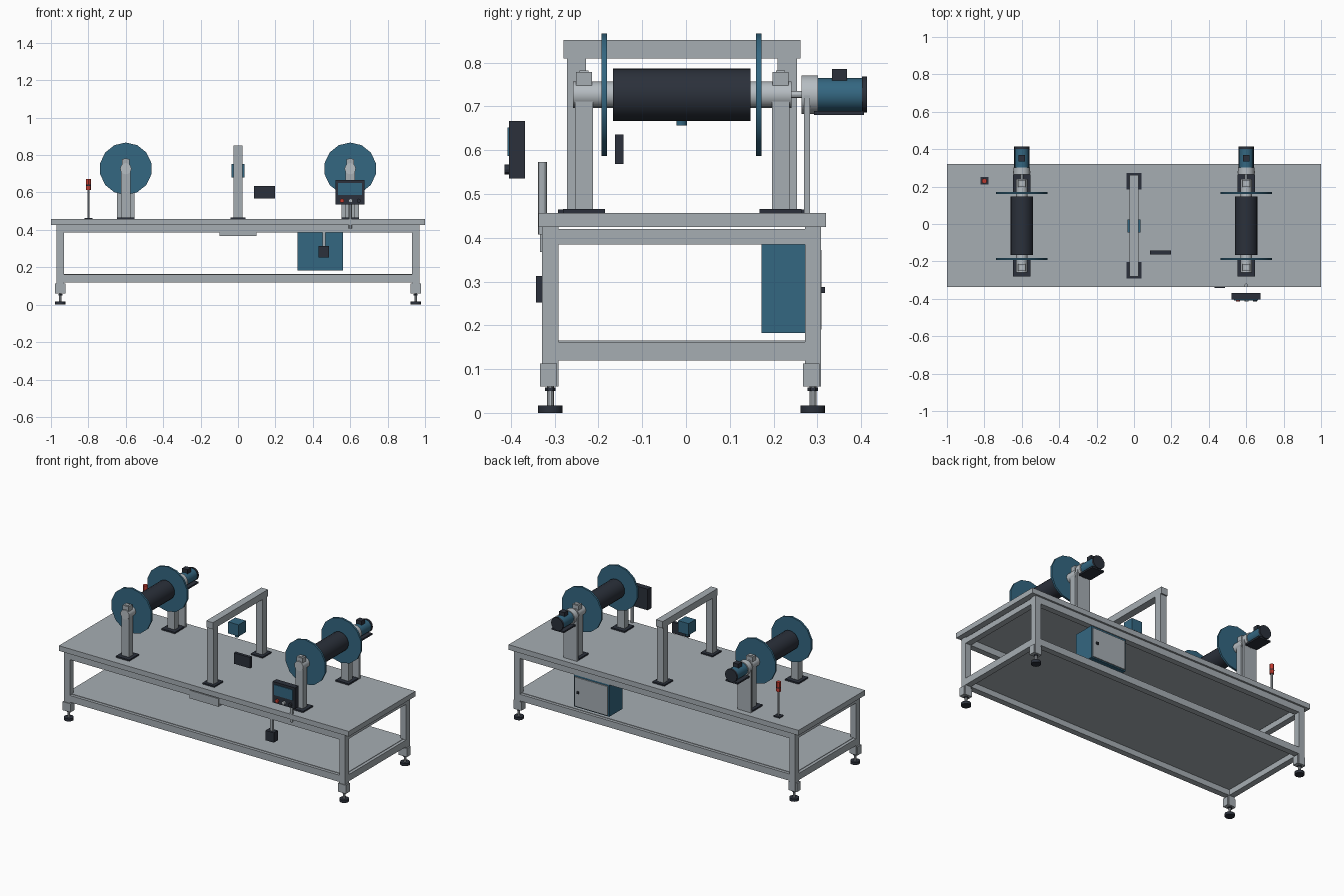
import bpy, bmesh, math
from mathutils import Matrix, Vector

if "Cube" in bpy.data.objects:
    bpy.data.objects.remove(bpy.data.objects["Cube"])


def material(name, rgb):
    m = bpy.data.materials.new(name)
    m.diffuse_color = (*rgb, 1)
    m.use_nodes = True
    m.node_tree.nodes["Principled BSDF"].inputs["Base Color"].default_value = m.diffuse_color
    return m


GREY = material("painted grey", (0.38, 0.42, 0.45))
STEEL = material("light steel", (0.47, 0.51, 0.54))
BLUE = material("machine blue", (0.034, 0.135, 0.22))
DARK = material("dark charcoal", (0.024, 0.030, 0.043))
RED = material("signal red", (0.55, 0.045, 0.03))


def finish(bm, name, mat):
    me = bpy.data.meshes.new(name)
    bm.to_mesh(me)
    bm.free()
    me.materials.append(mat)
    ob = bpy.data.objects.new(name, me)
    bpy.context.collection.objects.link(ob)
    return ob


def box(name, mat, x, y, z):
    """Box from (min, max) ranges on each axis."""
    bm = bmesh.new()
    bmesh.ops.create_cube(bm, size=1)
    size = Vector((x[1] - x[0], y[1] - y[0], z[1] - z[0]))
    mid = Vector((sum(x), sum(y), sum(z))) / 2
    bmesh.ops.transform(bm, matrix=Matrix.Translation(mid) @ Matrix.Diagonal((*size, 1)), verts=bm.verts)
    return finish(bm, name, mat)


def cyl(name, mat, axis, centre, span, r, sides=16):
    """Cylinder along 'Y' or 'Z'; centre holds the other two coordinates."""
    bm = bmesh.new()
    bmesh.ops.create_cone(bm, cap_ends=True, segments=sides, radius1=r, radius2=r, depth=span[1] - span[0])
    mid = sum(span) / 2
    if axis == 'Y':
        m = Matrix.Translation((centre[0], mid, centre[1])) @ Matrix.Rotation(math.pi / 2, 4, 'X')
    else:
        m = Matrix.Translation((centre[0], centre[1], mid))
    bmesh.ops.transform(bm, matrix=m, verts=bm.verts)
    ob = finish(bm, name, mat)
    bpy.ops.object.select_all(action='DESELECT')
    ob.select_set(True)
    bpy.context.view_layer.objects.active = ob
    bpy.ops.object.shade_smooth_by_angle(angle=math.radians(30))
    return ob


def around(c, half):
    return (c - half, c + half)


# Table
LEG_Y = (-0.31, 0.29)
box("tabletop", GREY, (-1, 1), (-0.337, 0.32), (0.425, 0.457))
box("lower_shelf", GREY, (-0.95, 0.95), (-0.31, 0.29), (0.155, 0.165))
for y in LEG_Y:
    for z in ((0.385, 0.425), (0.12, 0.162)):
        box("long_rail", GREY, (-0.93, 0.93), around(y, 0.0185), z)
    for x in (-0.95, 0.95):
        box("leg", GREY, around(x, 0.0195), around(y, 0.0185), (0.06, 0.425))
        box("foot_bracket", GREY, around(x, 0.028), (y - 0.023, y + 0.015), (0.06, 0.113))
        cyl("foot_stem", STEEL, 'Z', (x, y), (0.012, 0.062), 0.008, 10)
        cyl("foot_nut", DARK, 'Z', (x, y), (0.05, 0.058), 0.012, 6)
        cyl("foot_pad", DARK, 'Z', (x, y), (0, 0.017), 0.028)
for x in (-0.95, 0.95):
    for z in ((0.385, 0.42), (0.12, 0.162)):
        box("side_rail", GREY, around(x, 0.0185), (-0.292, 0.272), z)

# Reel stations with motors
AZ = 0.727
for x in (-0.6, 0.6):
    for y, tip in ((-0.233, -1), (0.216, 1)):
        box("stand_base", DARK, around(x, 0.046), around(y, 0.048), (0.457, 0.466))
        box("stand_post", GREY, around(x, 0.025), around(y, 0.02), (0.466, AZ))
        box("bearing_cap", GREY, around(x, 0.021), around(y, 0.018), (0.74, 0.779))
        box("bearing_cap_plate", STEEL, around(x, 0.01), around(y, 0.01), (0.779, 0.782))
        inner = y - tip * 0.07
        cyl("bearing_housing", STEEL, 'Y', (x, AZ), sorted((y + tip * 0.025, inner)), 0.03)
    for y in (-0.187, 0.166):
        cyl("reel_flange", BLUE, 'Y', (x, AZ), around(y, 0.006), 0.14, 14)
    cyl("reel_drum", DARK, 'Y', (x, AZ), (-0.167, 0.147), 0.06, 20)
    cyl("drive_shaft", STEEL, 'Y', (x, AZ), (0.235, 0.27), 0.008, 12)
    box("motor_support", GREY, around(x, 0.046), (0.27, 0.283), (0.457, 0.725))
    cyl("gearbox", STEEL, 'Y', (x, AZ), (0.264, 0.302), 0.044)
    cyl("motor_body", BLUE, 'Y', (x, AZ), (0.302, 0.402), 0.038)
    cyl("motor_fan_cover", DARK, 'Y', (x, AZ), (0.402, 0.414), 0.041)
    box("motor_base", DARK, around(x, 0.042), (0.292, 0.407), (0.68, 0.69))
    box("terminal_box", DARK, around(x, 0.018), (0.333, 0.368), (0.755, 0.786))

# Central gantry and sensor
for y, post in ((-0.248, -0.25), (0.229, 0.231)):
    box("gantry_base", DARK, around(0, 0.041), around(y, 0.044), (0.457, 0.465))
    box("gantry_post", GREY, around(0, 0.023), around(post, 0.022), (0.465, 0.81))
box("gantry_beam", GREY, around(0, 0.023), (-0.28, 0.262), (0.81, 0.852))
box("sensor_body", BLUE, around(0, 0.036), (-0.045, 0.025), (0.68, 0.752))
cyl("sensor_lens", BLUE, 'Z', (0, -0.01), (0.656, 0.68), 0.012, 12)
box("display_unit", DARK, (0.085, 0.197), (-0.162, -0.143), (0.568, 0.636))

# Operator panel
cyl("panel_pole", GREY, 'Z', (0.6, -0.328), (0.408, 0.573), 0.01, 12)
box("panel_housing", DARK, (0.522, 0.676), (-0.404, -0.368), (0.536, 0.667))
box("panel_screen", BLUE, (0.535, 0.663), (-0.408, -0.403), (0.587, 0.652))
for x, mat in ((0.556, RED), (0.602, STEEL), (0.646, DARK)):
    cyl("panel_button", mat, 'Y', (x, 0.556), (-0.415, -0.403), 0.011, 12)

# Front drawer plate and hanging switch
box("drawer_front", GREY, (-0.1, 0.1), (-0.333, -0.305), (0.368, 0.418))
box("switch_hanger", GREY, around(0.46, 0.009), (-0.329, -0.315), (0.31, 0.39))
box("switch_box", DARK, (0.43, 0.487), (-0.343, -0.303), (0.252, 0.313))

# Electrical cabinet
box("cabinet", BLUE, (0.317, 0.562), (0.173, 0.303), (0.183, 0.385))
box("cabinet_door", GREY, (0.325, 0.554), (0.303, 0.31), (0.19, 0.372))
box("door_handle", DARK, around(0.527, 0.007), (0.31, 0.317), (0.274, 0.288))

# Signal tower
LAMP = (-0.8, 0.23)
box("tower_base", DARK, around(-0.8, 0.021), around(0.23, 0.02), (0.457, 0.463))
cyl("tower_pole", GREY, 'Z', LAMP, (0.463, 0.615), 0.006, 10)
cyl("tower_band", DARK, 'Z', LAMP, (0.636, 0.642), 0.014, 12)
for z in ((0.614, 0.636), (0.642, 0.673)):
    cyl("tower_lamp", RED, 'Z', LAMP, z, 0.0135, 12)
